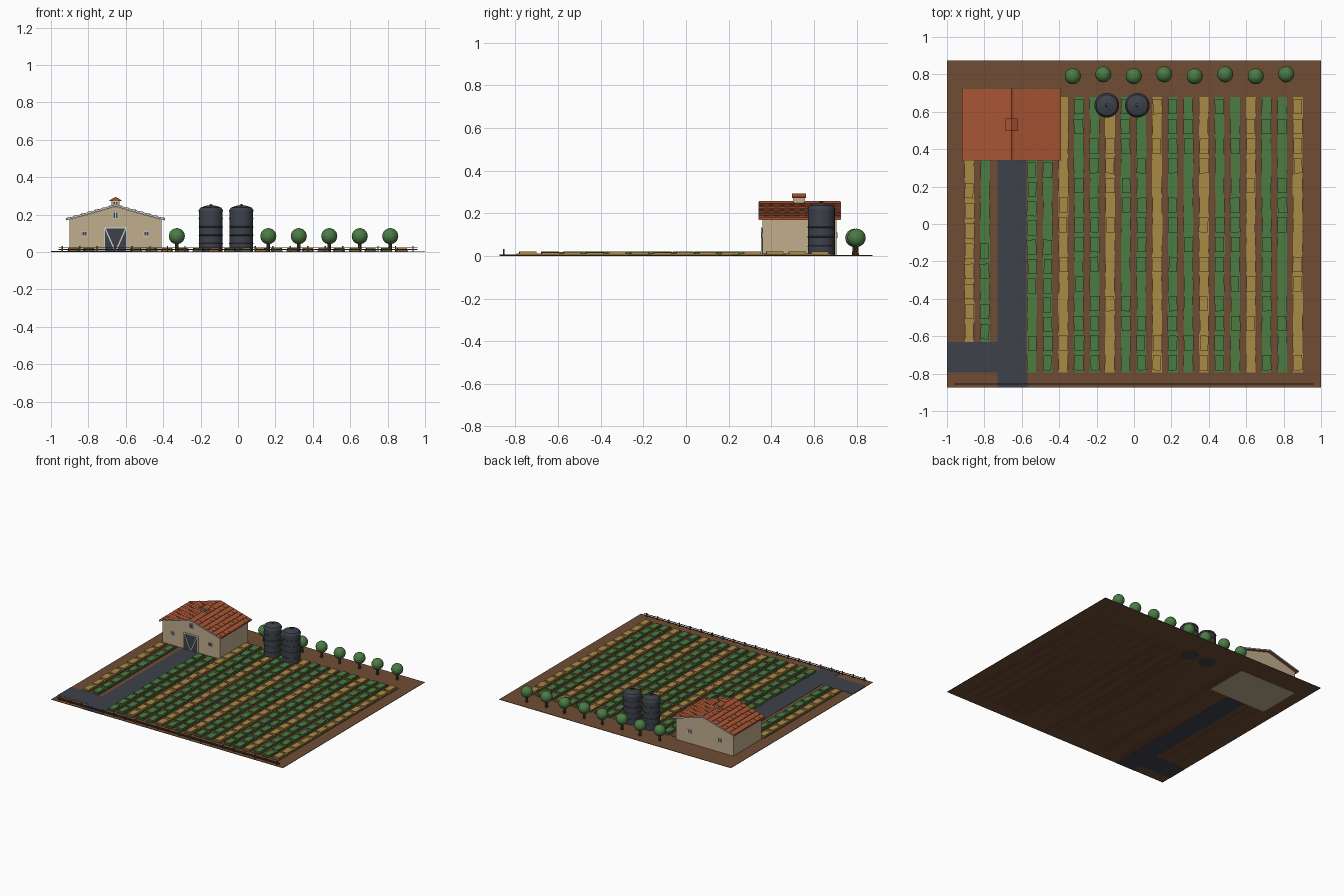
import bpy, bmesh, math, random
from mathutils import Matrix, Vector

random.seed(4)
if "Cube" in bpy.data.objects:
    bpy.data.objects.remove(bpy.data.objects["Cube"])


def material(name, r, g, b):
    m = bpy.data.materials.new(name)
    m.use_nodes = True
    m.diffuse_color = (r, g, b, 1)
    m.node_tree.nodes["Principled BSDF"].inputs["Base Color"].default_value = (r, g, b, 1)
    return m


SOIL = material("soil brown", 0.16, 0.075, 0.034)
BED = material("bed brown", 0.15, 0.06, 0.032)
SLATE = material("dark slate", 0.047, 0.055, 0.068)
GREEN = material("crop green", 0.07, 0.2, 0.055)
GOLD = material("crop gold", 0.4, 0.26, 0.06)
LEAF = material("leaf green", 0.07, 0.2, 0.06)
WOOD = material("dark wood", 0.09, 0.048, 0.024)
TILE = material("terracotta", 0.39, 0.09, 0.034)
WALL = material("cream wall", 0.53, 0.42, 0.27)
TRIM = material("pale trim", 0.58, 0.6, 0.6)


def box(bm, x, y, z0, sx, sy, sz, turn=0):
    mat = (Matrix.Translation((x, y, z0 + sz / 2)) @ Matrix.Rotation(turn, 4, 'Z')
           @ Matrix.Diagonal((sx, sy, sz, 1)))
    bmesh.ops.create_cube(bm, size=1, matrix=mat)


def prism(bm, pts, y0, y1):
    """Extrude an x-z outline along y."""
    a = [bm.verts.new((x, y0, z)) for x, z in pts]
    b = [bm.verts.new((x, y1, z)) for x, z in pts]
    bm.faces.new(a)
    bm.faces.new(b[::-1])
    for i in range(len(pts)):
        j = (i + 1) % len(pts)
        bm.faces.new((a[j], a[i], b[i], b[j]))


def beam(bm, p, q, w, y0, y1):
    """Flat bar between two x-z points."""
    p, q = Vector(p), Vector(q)
    n = (q - p).normalized()
    n = Vector((-n.y, n.x)) * w / 2
    prism(bm, [p - n, q - n, q + n, p + n], y0, y1)


def finish(bm, name, mat, smooth=False):
    bmesh.ops.recalc_face_normals(bm, faces=bm.faces[:])
    me = bpy.data.meshes.new(name)
    bm.to_mesh(me)
    bm.free()
    ob = bpy.data.objects.new(name, me)
    bpy.context.collection.objects.link(ob)
    me.materials.append(mat)
    if smooth:
        bpy.ops.object.select_all(action='DESELECT')
        ob.select_set(True)
        bpy.context.view_layer.objects.active = ob
        bpy.ops.object.shade_smooth_by_angle(angle=math.radians(35))
    return ob


# Ground and road
bm = bmesh.new()
box(bm, 0, 0, 0.001, 2, 1.75, 0.003)
finish(bm, "ground", SOIL)
bm = bmesh.new()
box(bm, -0.65, -0.2625, 0, 0.16, 1.225, 0.006)
box(bm, -0.865, -0.7125, 0, 0.27, 0.165, 0.006)
finish(bm, "road", SLATE)

# Crop rows: soil bed, low growth and taller clumps
beds, greens, golds = bmesh.new(), bmesh.new(), bmesh.new()
for i in range(22):
    if i in (2, 3):
        continue
    x = -0.88 + 0.0836 * i
    y0 = -0.63 if i < 2 else -0.795
    y1 = 0.34 if i < 6 else 0.68
    crop = golds if i % 3 == 0 else greens
    box(beds, x, (y0 + y1) / 2, 0.001, 0.064, y1 - y0, 0.006)
    count = round((y1 - y0) / 0.107)
    step = (y1 - y0) / count
    for k in range(count):
        y = y0 + step * (k + 0.5)
        box(crop, x + random.uniform(-.002, .002), y, 0.002,
            random.uniform(0.046, 0.053), step, 0.009)
        box(crop, x + random.uniform(-.003, .003), y, 0.002,
            random.uniform(0.044, 0.052), 0.08, random.uniform(0.014, 0.02),
            random.uniform(-.05, .05))
finish(beds, "crop_beds", BED)
finish(greens, "green_crops", GREEN)
finish(golds, "golden_crops", GOLD)

# Barn body
CX, FRONT, BACK = -0.655, 0.36, 0.705
bm = bmesh.new()
prism(bm, [(CX - .247, 0), (CX + .247, 0), (CX + .247, .173), (CX, .243), (CX - .247, .173)],
      FRONT, BACK)
finish(bm, "barn_walls", WALL)


# Tiled roof: deck, stepped courses of alternating tiles, ridge cap
def slope(d):
    return 0.252 - 0.283 * d


R0, R1, COURSES, COLS = 0.342, 0.725, 7, 16
bm = bmesh.new()
for s in (-1, 1):
    prism(bm, [(CX, slope(0)), (CX + s * .265, slope(.265)),
               (CX + s * .265, slope(.265) - .008), (CX, slope(0) - .008)], R0, R1)
    w = 0.265 / COURSES
    for c in range(COURSES):
        d0, d1 = c * w, (c + 1) * w
        for k in range(COLS):
            lift = 0.004 + 0.0015 * ((k + c) % 2)
            ya, yb = (R0 + (R1 - R0) * (k + e) / COLS for e in (0, 1))
            prism(bm, [(CX + s * d0, slope(d0)), (CX + s * d1, slope(d1)),
                       (CX + s * d1, slope(d1) + lift), (CX + s * d0, slope(d0) + .001)], ya, yb)
prism(bm, [(CX - .016, .248), (CX + .016, .248), (CX, .258)], R0, R1)
# Cupola roof
prism(bm, [(CX - .033, .273), (CX + .033, .273), (CX + .033, .277), (CX, .294),
           (CX - .033, .277)], 0.497, 0.563)
finish(bm, "barn_roof", TILE)

bm = bmesh.new()
box(bm, CX, 0.53, 0.24, 0.042, 0.046, 0.035)
finish(bm, "cupola", WALL)

# Pale trim: gable boards, door frame and braces, window frames
trim, panes = bmesh.new(), bmesh.new()
for y in (R0 - .003, R1):
    for s in (-1, 1):
        beam(trim, (CX, .25), (CX + s * .265, slope(.265) - .002), 0.008, y, y + .003)


def window(x, z, w, h, y, out):
    a, b = sorted((y, y + out * .003))
    c, d = sorted((y, y + out * .006))
    prism(panes, [(x - w, z - h), (x + w, z - h), (x + w, z + h), (x - w, z + h)], a, b)
    for s in (-1, 1):
        beam(trim, (x + s * w, z - h - .002), (x + s * w, z + h + .002), .004, c, d)
        beam(trim, (x - w, z + s * h), (x + w, z + s * h), .004, c, d)
    beam(trim, (x, z - h), (x, z + h), .003, c, d)


for s in (-1, 1):
    window(CX + s * .165, .097, .013, .011, FRONT, -1)
    window(CX + s * .13, .097, .013, .011, BACK, 1)
window(CX, .197, .013, .016, FRONT, -1)
window(CX, .263, .012, .007, .507, -1)
window(CX, .263, .012, .007, .553, 1)
prism(panes, [(CX - .06, 0), (CX + .06, 0), (CX + .06, .13), (CX - .06, .13)],
      FRONT - .004, FRONT)
ya, yb = FRONT - .008, FRONT - .003
beam(trim, (CX - .062, .13), (CX + .062, .13), .007, ya, yb)
for s in (-1, 1):
    beam(trim, (CX + s * .059, 0.004), (CX + s * .059, .13), .006, ya, yb)
    beam(trim, (CX + s * .003, .008), (CX + s * .055, .126), .007, ya, yb)
finish(trim, "barn_trim", TRIM)
finish(panes, "door_and_panes", SLATE)

# Silos: turned profile with hoops
profile = [(.063, 0)]
for z in (.045, .09, .135, .18):
    profile += [(.063, z - .003), (.065, z - .002), (.065, z + .002), (.063, z + .003)]
profile += [(.063, .217), (.066, .218), (.066, .222), (.056, .237), (.03, .247),
            (.009, .25), (.008, .255), (0, .256)]
for name, x in (("right_silo", -.145), ("left_silo", .018)):
    bm = bmesh.new()
    vs = [bm.verts.new((r, 0, z)) for r, z in [(0, 0)] + profile]
    edges = [bm.edges.new(e) for e in zip(vs, vs[1:])]
    bmesh.ops.spin(bm, geom=vs + edges, cent=(0, 0, 0), axis=(0, 0, 1),
                   angle=2 * math.pi, steps=32)
    bmesh.ops.remove_doubles(bm, verts=bm.verts[:], dist=1e-5)
    bmesh.ops.translate(bm, verts=bm.verts[:], vec=(x, .635, 0))
    finish(bm, name, SLATE, True)

# Tree line along the back
crowns, trunks = bmesh.new(), bmesh.new()
for i in range(8):
    x, y = -0.327 + 0.163 * i, 0.79 + 0.01 * (i % 2)
    bmesh.ops.create_icosphere(crowns, subdivisions=3, radius=0.043,
                               matrix=Matrix.Translation((x, y, 0.085)))
    bmesh.ops.create_cone(trunks, cap_ends=True, segments=10, radius1=0.011, radius2=0.008,
                          depth=0.06, matrix=Matrix.Translation((x, y, 0.031)))
finish(crowns, "tree_crowns", LEAF, True)
finish(trunks, "tree_trunks", WOOD, True)

# Front fence
bm = bmesh.new()
for i in range(21):
    box(bm, -0.94 + 0.0938 * i, -0.855, 0.001, 0.007, 0.007, 0.031)
for z in (0.011, 0.021):
    box(bm, 0, -0.855, z, 1.92, 0.004, 0.004)
finish(bm, "front_fence", WOOD)
